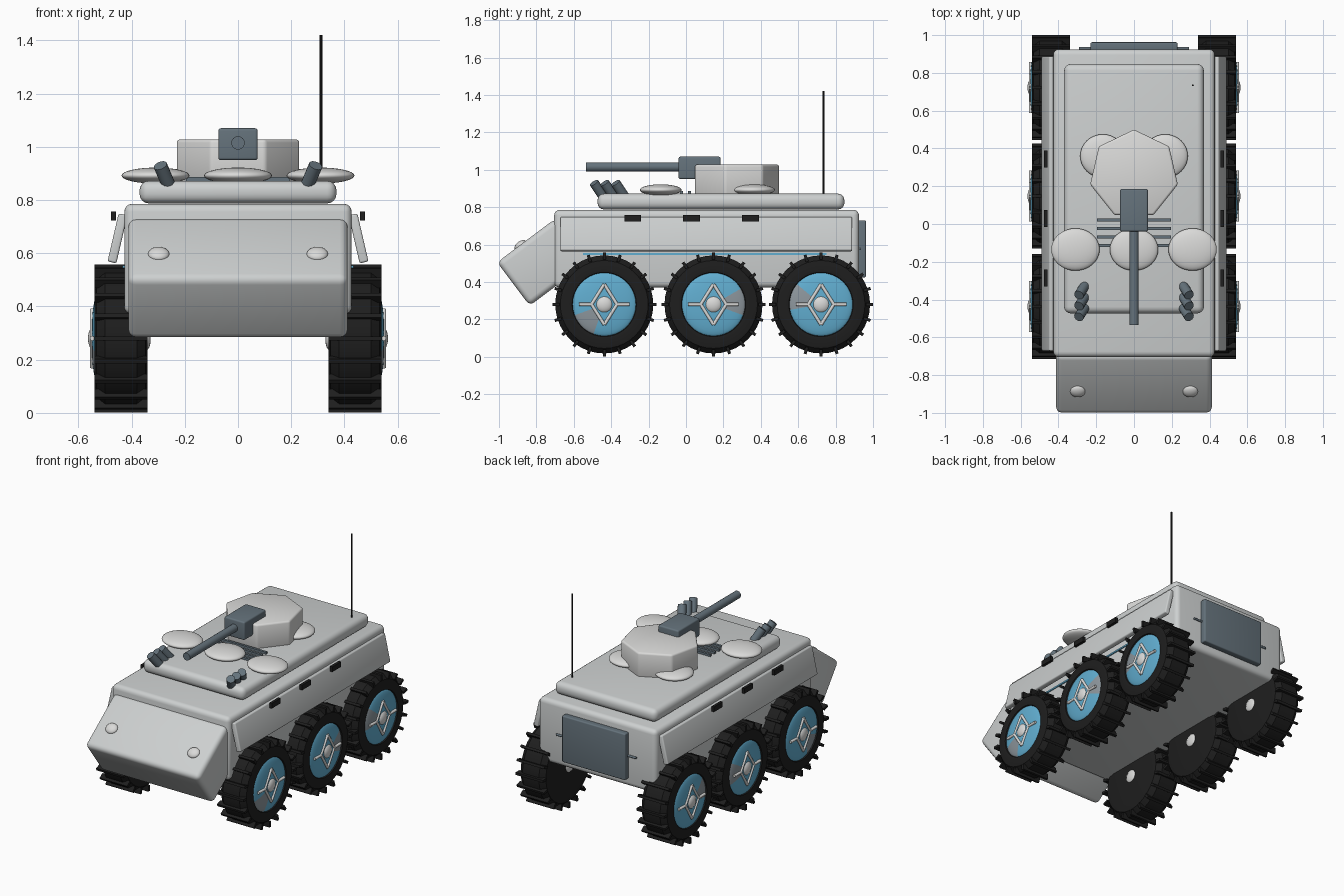
import bpy, bmesh, math
from mathutils import Matrix, Vector

cube = bpy.data.objects.get("Cube")
if cube:
    bpy.data.objects.remove(cube)


def material(name, r, g, b):
    m = bpy.data.materials.new(name)
    m.use_nodes = True
    m.diffuse_color = (r, g, b, 1)
    m.node_tree.nodes["Principled BSDF"].inputs["Base Color"].default_value = (r, g, b, 1)
    return m


ARMOUR = material("armour_grey", 0.61, 0.63, 0.63)
PALE = material("pale_grey", 0.7, 0.7, 0.69)
SLATE = material("slate", 0.13, 0.17, 0.2)
RIM = material("rim_grey", 0.27, 0.31, 0.34)
BLUE = material("rim_blue", 0.12, 0.42, 0.63)
RUBBER = material("rubber_black", 0.013, 0.013, 0.013)


def finish(name, bm, *mats, angle=35):
    bmesh.ops.recalc_face_normals(bm, faces=bm.faces[:])
    mesh = bpy.data.meshes.new(name)
    bm.to_mesh(mesh)
    bm.free()
    for m in mats:
        mesh.materials.append(m)
    for p in mesh.polygons:
        p.use_smooth = True
    mesh.set_sharp_from_angle(angle=math.radians(angle))
    obj = bpy.data.objects.new(name, mesh)
    bpy.context.collection.objects.link(obj)
    return obj


def box(name, mat, centre, size, bevel=0, rot=None):
    bm = bmesh.new()
    bmesh.ops.create_cube(bm, size=1, matrix=Matrix.Diagonal((*size, 1)))
    if bevel:
        bmesh.ops.bevel(bm, geom=bm.edges[:], offset=bevel, segments=4,
                        profile=0.5, affect='EDGES')
    bm.transform(Matrix.Translation(centre) @ (rot or Matrix()))
    return finish(name, bm, mat)


def add_rod(bm, a, b, radius, sides=12):
    a, b = Vector(a), Vector(b)
    turn = (b - a).to_track_quat('Z', 'Y').to_matrix().to_4x4()
    bmesh.ops.create_cone(bm, cap_ends=True, segments=sides, radius1=radius, radius2=radius,
                          depth=(b - a).length, matrix=Matrix.Translation((a + b) / 2) @ turn)


def rod(name, mat, a, b, radius, sides=16):
    bm = bmesh.new()
    add_rod(bm, a, b, radius, sides)
    return finish(name, bm, mat)


def ellipsoid(name, mat, centre, size, rot=None):
    bm = bmesh.new()
    bmesh.ops.create_uvsphere(bm, u_segments=32, v_segments=16, radius=1)
    bm.transform(Matrix.Translation(centre) @ (rot or Matrix()) @ Matrix.Diagonal((*size, 1)))
    return finish(name, bm, mat, angle=60)


# Hull, sloped nose and raised deck
box("hull", ARMOUR, (0, 0.11, 0.578), (0.855, 1.63, 0.416), 0.03)
slope = Matrix.Rotation(math.radians(36.87), 4, 'X')
box("nose", ARMOUR, (0, -0.767, 0.506), (0.825, 0.39, 0.29), 0.03, slope)
box("deck", ARMOUR, (0, 0.187, 0.83), (0.74, 1.32, 0.085), 0.035)

# Rear door with its cross bar
box("rear_door", SLATE, (0, 0.94, 0.577), (0.46, 0.045, 0.305), 0.008)
rod("rear_door_bar", SLATE, (-0.29, 0.93, 0.577), (0.29, 0.93, 0.577), 0.007)

# Faceted turret with gun
bm = bmesh.new()
bmesh.ops.create_cone(bm, cap_ends=True, segments=7, radius1=0.238, radius2=0.238, depth=0.165)
bm.transform(Matrix.Rotation(math.pi / 2 - bm.verts[:][0].co.xy.to_3d().to_2d().angle_signed(
    Vector((1, 0))), 4, 'Z'))
tip = max((v.co for v in bm.verts), key=lambda c: c.y)
bm.transform(Matrix.Rotation(math.pi / 2 - math.atan2(tip.y, tip.x), 4, 'Z'))
bmesh.ops.bevel(bm, geom=bm.edges[:], offset=0.012, segments=3, profile=0.5, affect='EDGES')
bm.transform(Matrix.Translation((0, 0.262, 0.945)))
finish("turret", bm, PALE)
box("gun_housing", SLATE, (0, 0.073, 1.01), (0.148, 0.225, 0.12), 0.01)
rod("gun_barrel", SLATE, (0, -0.535, 1.015), (0, 0.0, 1.015), 0.025, 24)

# Roof hatches and vent slats
for x in (-0.31, 0, 0.31):
    ellipsoid("front_hatch", PALE, (x, -0.135, 0.892), (0.128, 0.112, 0.03))
for x in (-0.165, 0.165):
    ellipsoid("rear_hatch", PALE, (x, 0.36, 0.892), (0.12, 0.115, 0.03))
for i in range(4):
    box("vent_slat", SLATE, (0, 0.02 - 0.045 * i, 0.878), (0.39, 0.016, 0.018))

rod("antenna", RUBBER, (0.312, 0.735, 0.86), (0.312, 0.735, 1.42), 0.005, 8)


def lathe(name, profile, x, y, z, side, mat):
    bm = bmesh.new()
    verts = [bm.verts.new((px, 0, r)) for px, r in profile]
    edges = [bm.edges.new(pair) for pair in zip(verts, verts[1:])]
    bmesh.ops.spin(bm, geom=verts + edges, axis=(1, 0, 0), cent=(0, 0, 0),
                   steps=40, angle=math.tau)
    bmesh.ops.remove_doubles(bm, verts=bm.verts[:], dist=0.0005)
    bm.transform(Matrix.Translation((x, y, z)) @ Matrix.Diagonal((side, 1, 1, 1)))
    return finish(name, bm, mat)


TYRE = [(-0.1, 0), (-0.1, 0.19), (-0.092, 0.235), (-0.06, 0.262), (0.06, 0.262),
        (0.092, 0.235), (0.1, 0.19), (0.097, 0.172), (0.088, 0.168), (0.088, 0)]


def wheel(y, side, patch):
    x, z = 0.44 * side, 0.28
    place = Matrix.Translation((x, y, z)) @ Matrix.Diagonal((side, 1, 1, 1))
    lathe("tyre", TYRE, x, y, z, side, RUBBER)

    # Tread lugs around the tyre
    bm = bmesh.new()
    for i in range(20):
        turn = Matrix.Rotation(math.tau * i / 20, 4, 'X')
        bmesh.ops.create_cube(bm, size=1, matrix=turn @ Matrix.Translation((0, 0, 0.259))
                              @ Matrix.Diagonal((0.2, 0.016, 0.038, 1)))
    bm.transform(place)
    finish("tread_lugs", bm, RUBBER)

    # Domed rim with one worn sector
    bm = bmesh.new()
    bmesh.ops.create_uvsphere(bm, u_segments=36, v_segments=16, radius=1)
    bm.transform(Matrix.Translation((0.085, 0, 0)) @ Matrix.Diagonal((0.026, 0.172, 0.172, 1))
                 @ Matrix.Rotation(math.pi / 2, 4, 'Y'))
    for f in bm.faces:
        c = f.calc_center_median()
        offset = math.atan2(c.z, c.y) - math.radians(patch)
        near = math.cos(offset) > math.cos(math.radians(25))
        f.material_index = int(near and math.hypot(c.y, c.z) > 0.08)
    bm.transform(place)
    finish("rim", bm, BLUE, RIM, angle=60)

    # Diamond spokes and hub caps
    bm = bmesh.new()
    k = 0.108
    for sy in (-1, 1):
        add_rod(bm, (k, sy * 0.068, 0), (k, sy * 0.135, 0), 0.009)
        for sz in (-1, 1):
            add_rod(bm, (k, sy * 0.068, 0), (k, 0, sz * 0.108), 0.009)
    bm.transform(place)
    finish("rim_spokes", bm, PALE)
    ellipsoid("hub_cap", PALE, (x + side * 0.1, y, z), (0.024, 0.046, 0.046))
    ellipsoid("inner_hub_cap", PALE, (x - side * 0.098, y, z), (0.014, 0.042, 0.042))


for s in (-1, 1):
    # Running gear
    for y, patch in ((-0.437, 220), (0.147, 5), (0.722, 160)):
        wheel(y, s, patch)

    # Tilted side skirt, tie-down blocks and stripe
    box("side_skirt", ARMOUR, (s * 0.453, 0.108, 0.656), (0.034, 1.56, 0.185), 0.008,
        Matrix.Rotation(math.radians(-13 * s), 4, 'Y'))
    for y in (-0.285, 0.03, 0.345):
        box("tie_down", RUBBER, (s * 0.468, y, 0.74), (0.018, 0.09, 0.034))
    box("side_stripe", BLUE, (s * 0.43, 0.1, 0.549), (0.009, 1.3, 0.01))

    # Headlight set in the nose slope
    ellipsoid("headlight", PALE, (s * 0.298, -0.886, 0.597), (0.04, 0.036, 0.02), slope)

    # Smoke launcher tubes
    for y in (-0.465, -0.408, -0.35):
        rod("smoke_launcher", SLATE, (s * 0.258, y + 0.027, 0.85), (s * 0.292, y - 0.027, 0.93), 0.026)
